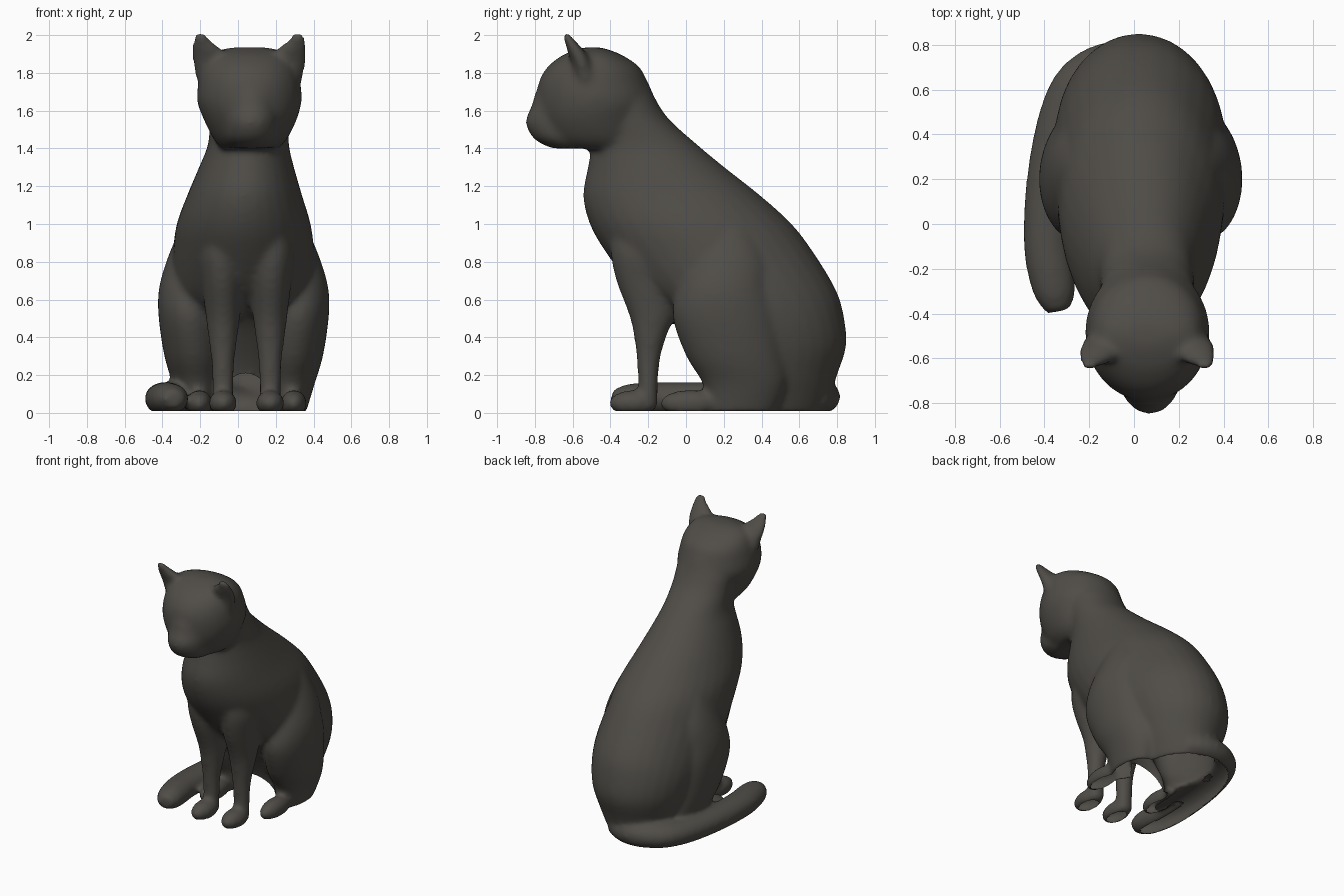
import bpy, bmesh, math
from mathutils import Vector, Matrix

if "Cube" in bpy.data.objects:
    bpy.data.objects.remove(bpy.data.objects["Cube"])

fur = bpy.data.materials.new("dark warm grey fur")
fur.diffuse_color = (0.08, 0.074, 0.064, 1)
fur.use_nodes = True
fur.node_tree.nodes["Principled BSDF"].inputs["Base Color"].default_value = fur.diffuse_color
SEG = 32
bm = bmesh.new()


def skin(rings):
    """Bridge rings of points into a closed tube."""
    loops = [[bm.verts.new(p) for p in r] for r in rings]
    for a, b in zip(loops, loops[1:]):
        for i in range(SEG):
            j = (i + 1) % SEG
            bm.faces.new((a[i], a[j], b[j], b[i]))
    bm.faces.new(loops[0][::-1])
    bm.faces.new(loops[-1])


def refine(rows, n=4):
    """Smoothly interpolate rows of numbers (rounded curve through each)."""
    out = []
    for k in range(len(rows) - 1):
        p0, p1, p2 = rows[max(k - 1, 0)], rows[k], rows[k + 1]
        p3 = rows[min(k + 2, len(rows) - 1)]
        for s in range(n):
            t = s / n
            row = [b + .5 * t * (c - a + t * (2*a - 5*b + 4*c - d + t * (3*(b - c) + d - a)))
                   for a, b, c, d in zip(p0, p1, p2, p3)]
            out.append(row)
    return out + [rows[-1]]


def stack(sections):
    """Horizontal ellipses: (z, centre x, centre y, radius x, radius y)."""
    rings = []
    for z, cx, cy, rx, ry in refine(sections):
        angles = [math.tau * i / SEG for i in range(SEG)]
        rings.append([(cx + rx * math.cos(a), cy + ry * math.sin(a), z) for a in angles])
    skin(rings)


def span(sections):
    """Horizontal ellipses given as (z, centre x, front y, back y, radius x)."""
    stack([(z, cx, (f + b) / 2, rx, (b - f) / 2) for z, cx, f, b, rx in sections])


def ball(centre, radii):
    bmesh.ops.create_uvsphere(bm, u_segments=24, v_segments=14, radius=1,
                              matrix=Matrix.Translation(centre) @ Matrix.Diagonal((*radii, 1)))


def sweep(path, width, height):
    """Upright ellipses along a path lying near the ground."""
    path = refine(path, 3)
    pts = [Vector(p[:3]) for p in path]
    rings = []
    for k, p in enumerate(pts):
        t = (pts[min(k + 1, len(pts) - 1)] - pts[max(k - 1, 0)]).normalized()
        side = t.cross(Vector((0, 0, 1))).normalized()
        s = path[k][3]
        rings.append([p + side * (width * s * math.cos(math.tau * i / SEG))
                      + Vector((0, 0, height * s * math.sin(math.tau * i / SEG)))
                      for i in range(SEG)])
    skin(rings)


# torso, from seat up to the nape
span([(0.0, .02, .14, .73, .22), (.1, .02, .12, .77, .26), (.2, .02, .10, .80, .30),
      (.35, .02, .02, .848, .35), (.5, .025, -.09, .838, .38), (.65, .03, -.27, .795, .39),
      (.85, .03, -.425, .675, .375), (1.0, .03, -.51, .56, .355), (1.15, .035, -.545, .395, .305),
      (1.3, .045, -.52, .205, .252), (1.42, .055, -.50, .06, .215), (1.55, .06, -.50, -.085, .21),
      (1.65, .06, -.5, -.155, .21), (1.76, .06, -.5, -.205, .17)])

# head
span([(1.40, .06, -.66, -.2, .15), (1.45, .065, -.73, -.2, .195), (1.55, .065, -.775, -.2, .245),
      (1.65, .06, -.79, -.175, .277), (1.75, .06, -.78, -.205, .27), (1.83, .06, -.735, -.245, .25),
      (1.89, .06, -.66, -.33, .215), (1.92, .06, -.59, -.40, .16), (1.935, .06, -.54, -.45, .09)])
# muzzle tapering up into the forehead
span([(1.40, .07, -.71, -.45, .10), (1.45, .07, -.805, -.45, .14), (1.54, .07, -.85, -.45, .145),
      (1.62, .07, -.82, -.45, .145), (1.70, .065, -.795, -.45, .15), (1.78, .06, -.755, -.45, .13)])

for s in (-1, 1):
    # ears lean outward and forward
    ex = .06
    stack([(1.76, ex + s * .18, -.53, .10, .06), (1.86, ex + s * .20, -.555, .10, .055),
           (1.92, ex + s * .222, -.585, .082, .045), (1.97, ex + s * .25, -.615, .050, .03),
           (2.015, ex + s * .262, -.64, .028, .018)])
    # thighs
    tx = .03
    stack([(0.0, tx + s * .24, .29, .09, .18), (.15, tx + s * .25, .31, .125, .22),
           (.3, tx + s * .265, .26, .155, .26), (.5, tx + s * .285, .21, .165, .28),
           (.65, tx + s * .285, .20, .165, .25), (.8, tx + s * .26, .22, .15, .22),
           (.97, tx + s * .22, .22, .12, .15), (1.08, tx + s * .2, .2, .08, .1)])
    # front legs
    lx = .045
    stack([(0.02, lx + s * .125, -.2, .055, .05), (.25, lx + s * .125, -.2, .06, .058),
           (.4, lx + s * .125, -.19, .077, .085), (.52, lx + s * .125, -.18, .092, .122),
           (.7, lx + s * .13, -.2, .11, .17), (.85, lx + s * .14, -.2, .12, .2),
           (1.0, lx + s * .13, -.2, .1, .2)])
    # front and hind paws
    ball((lx + s * .125, -.28, .052), (.076, .13, .068))
    ball((lx + s * .25, .02, .05), (.07, .16, .072))

# tail wrapped around the left side
sweep([(.10, .66, .08, .85), (-.02, .705, .085, 1.02), (-.15, .69, .085, 1.05), (-.27, .60, .08, 1),
       (-.34, .40, .075, 1), (-.38, .14, .075, 1), (-.388, -.08, .075, 1), (-.37, -.22, .075, .98),
       (-.35, -.32, .075, .85), (-.335, -.39, .075, .5)], .106, .088)

bmesh.ops.recalc_face_normals(bm, faces=bm.faces)
mesh = bpy.data.meshes.new("sitting_cat")
bm.to_mesh(mesh)
bm.free()
cat = bpy.data.objects.new("sitting_cat", mesh)
bpy.context.collection.objects.link(cat)

# fuse the parts into one smooth skin
fuse = cat.modifiers.new("fuse", 'REMESH')
fuse.mode = 'VOXEL'
fuse.voxel_size = .016
soft = cat.modifiers.new("soften", 'SMOOTH')
soft.factor = .5
soft.iterations = 12
fused = bpy.data.meshes.new_from_object(cat.evaluated_get(bpy.context.evaluated_depsgraph_get()))
cat.modifiers.clear()
cat.data = fused
fused.materials.clear()
fused.materials.append(fur)

# cut level with the ground, leave the underside open and arch the belly
bm = bmesh.new()
bm.from_mesh(fused)
for v in bm.verts:
    v.co.z = max(v.co.z, .01)


def arch(c):
    return math.hypot((c.x - .04) / .15, c.z / .21) if 0 < c.y < .4 else 9


hollow = []
for f in bm.faces:
    floor = all(v.co.z < .0105 for v in f.verts)
    if floor or arch(f.calc_center_median()) < 1:
        hollow.append(f)
bmesh.ops.delete(bm, geom=hollow, context='FACES')
for v in bm.verts:
    # even out the rim of the arch
    if v.is_boundary and v.co.z > .02 and arch(v.co) < 2:
        k = arch(v.co)
        v.co.x = .04 + (v.co.x - .04) / k
        v.co.z /= k
for f in bm.faces:
    f.material_index = 0
    f.smooth = True
bm.to_mesh(fused)
bm.free()
